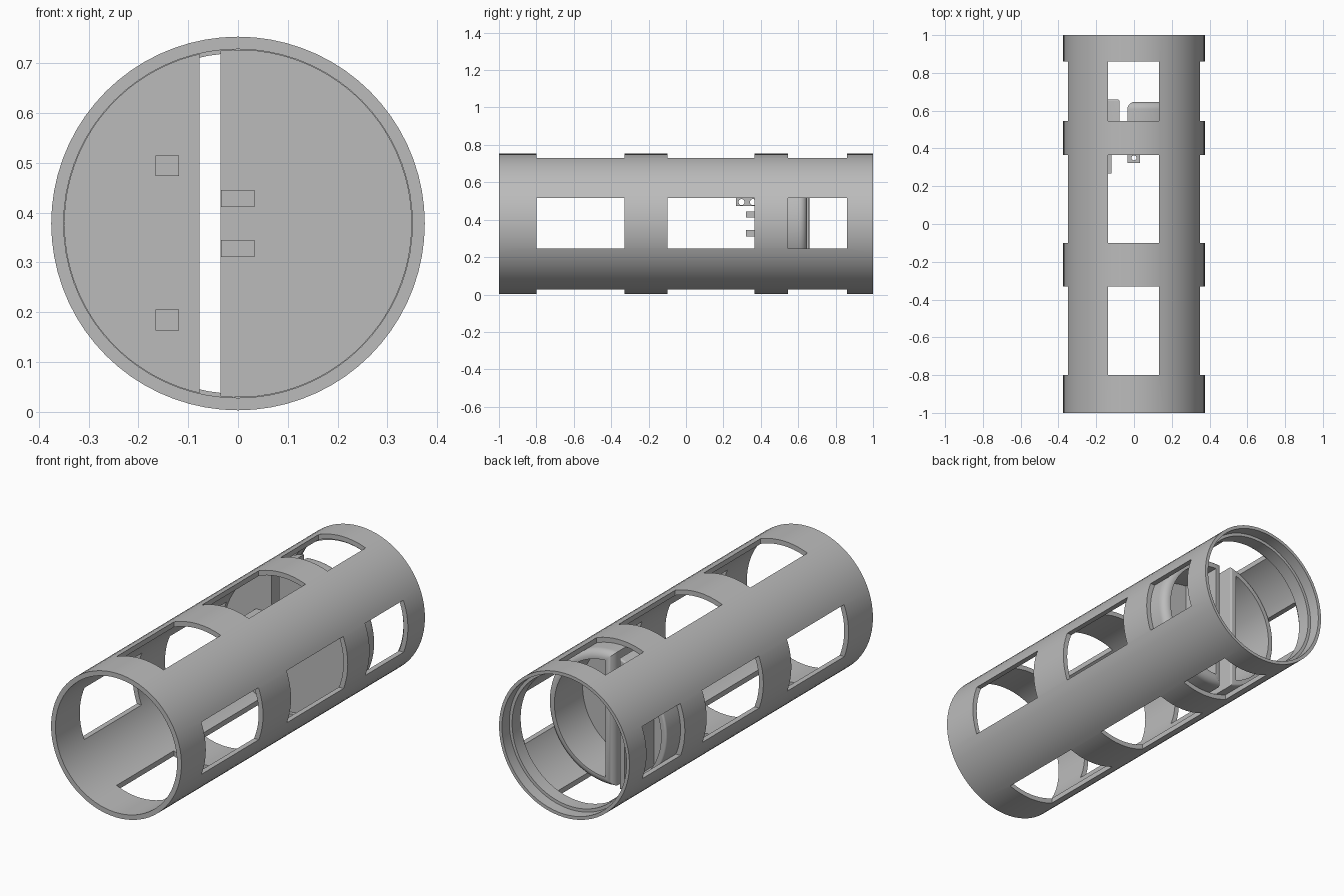
import bpy, bmesh, math
from mathutils import Matrix, Vector

cube = bpy.data.objects.get("Cube")
if cube:
    bpy.data.objects.remove(cube, do_unlink=True)

AXIS_Z = 0.378
R_OUT, R_IN = 0.375, 0.35
FLOOR_Y = 0.385

grey = bpy.data.materials.new("plain grey")
grey.use_nodes = True
grey.diffuse_color = (0.5, 0.5, 0.5, 1)
grey.node_tree.nodes["Principled BSDF"].inputs["Base Color"].default_value = (0.5, 0.5, 0.5, 1)


def finish(name, bm):
    bmesh.ops.recalc_face_normals(bm, faces=bm.faces)
    mesh = bpy.data.meshes.new(name)
    bm.to_mesh(mesh)
    bm.free()
    mesh.materials.append(grey)
    obj = bpy.data.objects.new(name, mesh)
    bpy.context.collection.objects.link(obj)
    return obj


def select(obj):
    bpy.ops.object.select_all(action='DESELECT')
    obj.select_set(True)
    bpy.context.view_layer.objects.active = obj


def smooth(obj):
    select(obj)
    bpy.ops.object.shade_smooth_by_angle(angle=math.radians(30))


def loft(name, rings, closed=False):
    """Skin a list of equal point rings; cap the ends unless closed."""
    bm = bmesh.new()
    loops = [[bm.verts.new(p) for p in ring] for ring in rings]
    pairs = list(zip(loops, loops[1:]))
    if closed:
        pairs.append((loops[-1], loops[0]))
    else:
        bm.faces.new(loops[0])
        bm.faces.new(loops[-1])
    for a, b in pairs:
        n = len(a)
        for i in range(n):
            j = (i + 1) % n
            bm.faces.new((a[i], a[j], b[j], b[i]))
    return finish(name, bm)


def add_box(bm, lo, hi):
    lo, hi = Vector(lo), Vector(hi)
    m = Matrix.Translation((lo + hi) / 2) @ Matrix.Diagonal((*(hi - lo), 1))
    bmesh.ops.create_cube(bm, size=1, matrix=m)


def cut(obj, cutter):
    cutter.hide_render = True
    mod = obj.modifiers.new("cut", 'BOOLEAN')
    mod.operation, mod.solver, mod.object = 'DIFFERENCE', 'EXACT', cutter
    select(obj)
    bpy.ops.object.modifier_apply(modifier=mod.name)
    bpy.data.objects.remove(cutter, do_unlink=True)


# Tube: revolved wall section with a stepped rim at the back
def circle(r, y, n=72):
    return [(r * math.cos(2 * math.pi * i / n), y, AXIS_Z + r * math.sin(2 * math.pi * i / n))
            for i in range(n)]


section = [(R_OUT, -1), (R_OUT, 1), (0.358, 1), (0.358, 0.94), (0.342, 0.94),
           (0.342, 0.87), (R_IN, 0.87), (R_IN, -1)]
tube = loft("tube_body", [circle(r, y) for r, y in section], closed=True)

# Windows: three rows, each open on four sides
HALF = 0.135
for y0, y1 in ((-0.8, -0.33), (-0.1, 0.366), (0.545, 0.86)):
    for wide, tall in ((HALF, 0.6), (0.6, HALF)):
        bm = bmesh.new()
        add_box(bm, (-wide - 0.003, y0, AXIS_Z + 0.002 - tall),
                (wide - 0.003, y1, AXIS_Z + 0.002 + tall))
        cut(tube, finish("window_cutter", bm))
smooth(tube)


# Bulkhead: two D-shaped cups either side of a vertical slot
def d_outline(chord, side, inset, y, n=48):
    r = 0.349 - inset
    x0 = chord + side * inset
    half = math.acos(x0 * side / r)
    pts = []
    for i in range(n + 1):
        a = half * (2 * i / n - 1)
        pts.append((side * r * math.cos(a), y, AXIS_Z + r * math.sin(a)))
    return pts


def half_cup(name, chord, side, top, fillet, wall):
    rings = [(0, FLOOR_Y)]
    for i in range(9):
        a = math.pi / 2 * i / 8
        rings.append((fillet * (1 - math.cos(a)), top - fillet + fillet * math.sin(a)))
    rings += [(wall, top), (wall, FLOOR_Y + 0.03)]
    smooth(loft(name, [d_outline(chord, side, t, y) for t, y in rings]))


half_cup("wide_half_cup", -0.035, 1, 0.647, 0.04, 0.045)
half_cup("narrow_half_cup", -0.077, -1, 0.66, 0.01, 0.03)


# Drilled mounting tabs on the front of the bulkhead
def tab(name, lo, hi, holes, radius, turn):
    bm = bmesh.new()
    add_box(bm, lo, hi)
    obj = finish(name, bm)
    for pos in holes:
        bm = bmesh.new()
        bmesh.ops.create_cone(bm, cap_ends=True, segments=24, radius1=radius, radius2=radius,
                              depth=0.2, matrix=Matrix.Translation(pos) @ turn)
        cut(obj, finish("hole_cutter", bm))
    smooth(obj)


across = Matrix.Rotation(math.pi / 2, 4, 'Y')
for label, z in (("upper", 0.494), ("lower", 0.184)):
    tab(label + "_side_tab", (-0.166, 0.268, z - 0.021), (-0.118, FLOOR_Y + 0.002, z + 0.021),
        [(-0.142, y, z) for y in (0.297, 0.358)], 0.016, across)
for label, z in (("upper", 0.428), ("lower", 0.328)):
    tab(label + "_middle_tab", (-0.034, 0.322, z - 0.017), (0.033, FLOOR_Y + 0.002, z + 0.017),
        [(0, 0.35, z)], 0.013, Matrix.Identity(4))
